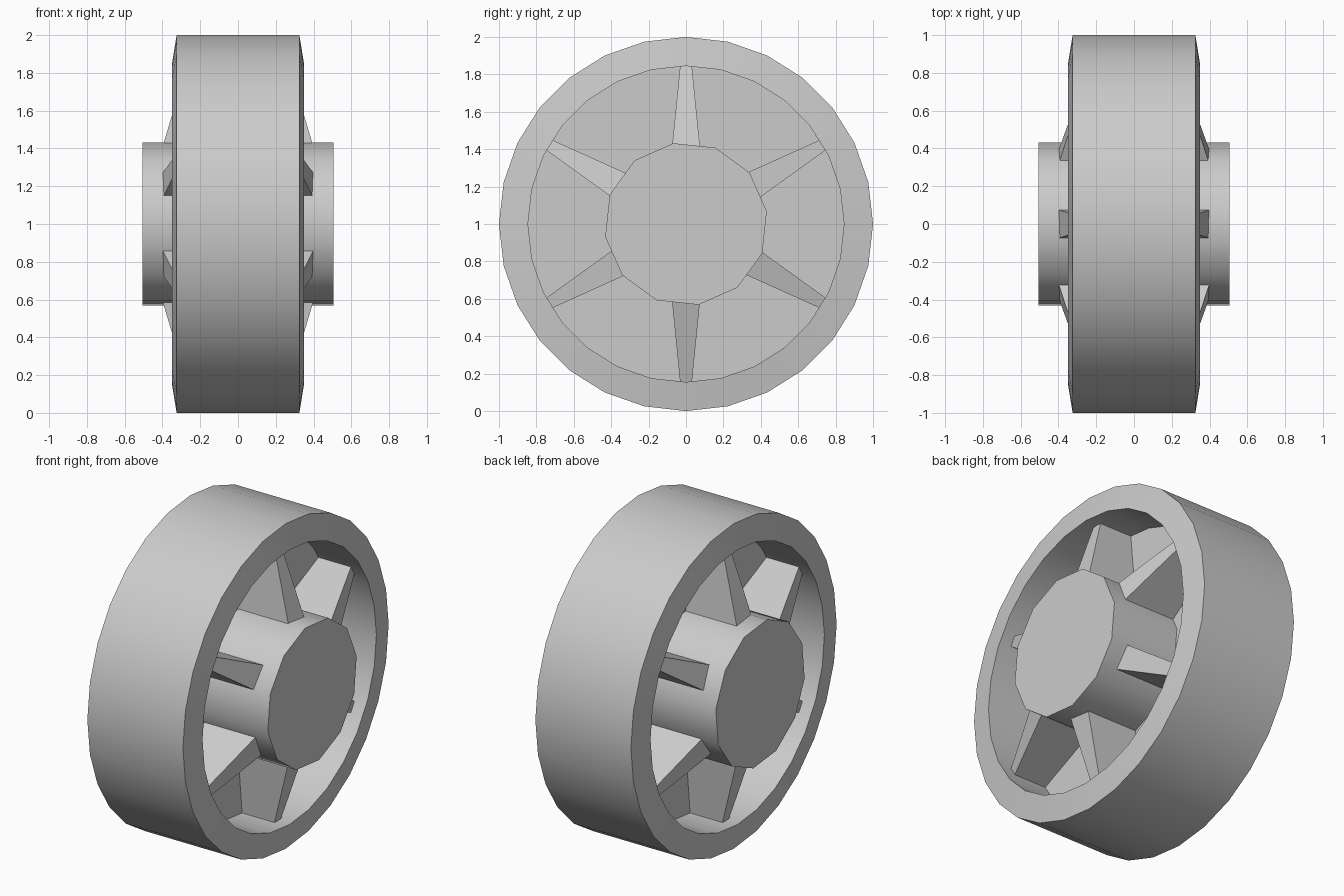
import bpy, bmesh
from math import radians, sin, cos, tau
from mathutils import Matrix

cube = bpy.data.objects.get("Cube")
if cube:
    bpy.data.objects.remove(cube, do_unlink=True)

grey = bpy.data.materials.new("light_grey")
grey.use_nodes = True
grey.diffuse_color = (0.6, 0.6, 0.6, 1)
grey.node_tree.nodes["Principled BSDF"].inputs["Base Color"].default_value = (0.6, 0.6, 0.6, 1)


def finish(name, bm, smooth):
    bmesh.ops.recalc_face_normals(bm, faces=bm.faces)
    mesh = bpy.data.meshes.new(name)
    bm.to_mesh(mesh)
    bm.free()
    mesh.materials.append(grey)
    obj = bpy.data.objects.new(name, mesh)
    obj.location.z = 1
    bpy.context.collection.objects.link(obj)
    if smooth:
        bpy.ops.object.select_all(action="DESELECT")
        obj.select_set(True)
        bpy.context.view_layer.objects.active = obj
        bpy.ops.object.shade_smooth_by_angle(angle=radians(40))
    return obj


def lathe(name, profile, sides, phase, closed=False):
    """Turn (x, radius) points about the x axis; open profiles get flat caps."""
    bm = bmesh.new()
    angles = [radians(phase) + tau * i / sides for i in range(sides)]
    rings = [[bm.verts.new((x, r * cos(a), r * sin(a))) for a in angles]
             for x, r in profile]
    pairs = list(zip(rings, rings[1:]))
    if closed:
        pairs.append((rings[-1], rings[0]))
    else:
        bm.faces.new(rings[0])
        bm.faces.new(rings[-1])
    for a, b in pairs:
        for i in range(sides):
            j = (i + 1) % sides
            bm.faces.new((a[i], a[j], b[j], b[i]))
    return finish(name, bm, True)


# Rim with slightly dished side faces, centre web and hub
lathe("rim", [(-0.35, 0.845), (-0.325, 1), (0.325, 1), (0.35, 0.845)], 28, 90, closed=True)
lathe("web", [(-0.05, 0.86), (0.05, 0.86)], 28, 90)
lathe("hub", [(-0.505, 0.437), (0.505, 0.437)], 12, 9)

# Six spokes, tapering in width and depth towards the rim
for n in range(6):
    bm = bmesh.new()
    ends = []
    for radius, depth, half in ((0.38, 0.408, 0.078), (0.86, 0.265, 0.03)):
        ends.append([bm.verts.new((sx * depth, sy * half, radius))
                     for sx, sy in ((-1, -1), (1, -1), (1, 1), (-1, 1))])
    base, tip = ends
    bm.faces.new(base)
    bm.faces.new(tip)
    for i in range(4):
        j = (i + 1) % 4
        bm.faces.new((base[i], base[j], tip[j], tip[i]))
    bm.transform(Matrix.Rotation(tau * n / 6, 4, "X"))
    finish(f"spoke_{n + 1}", bm, False)
